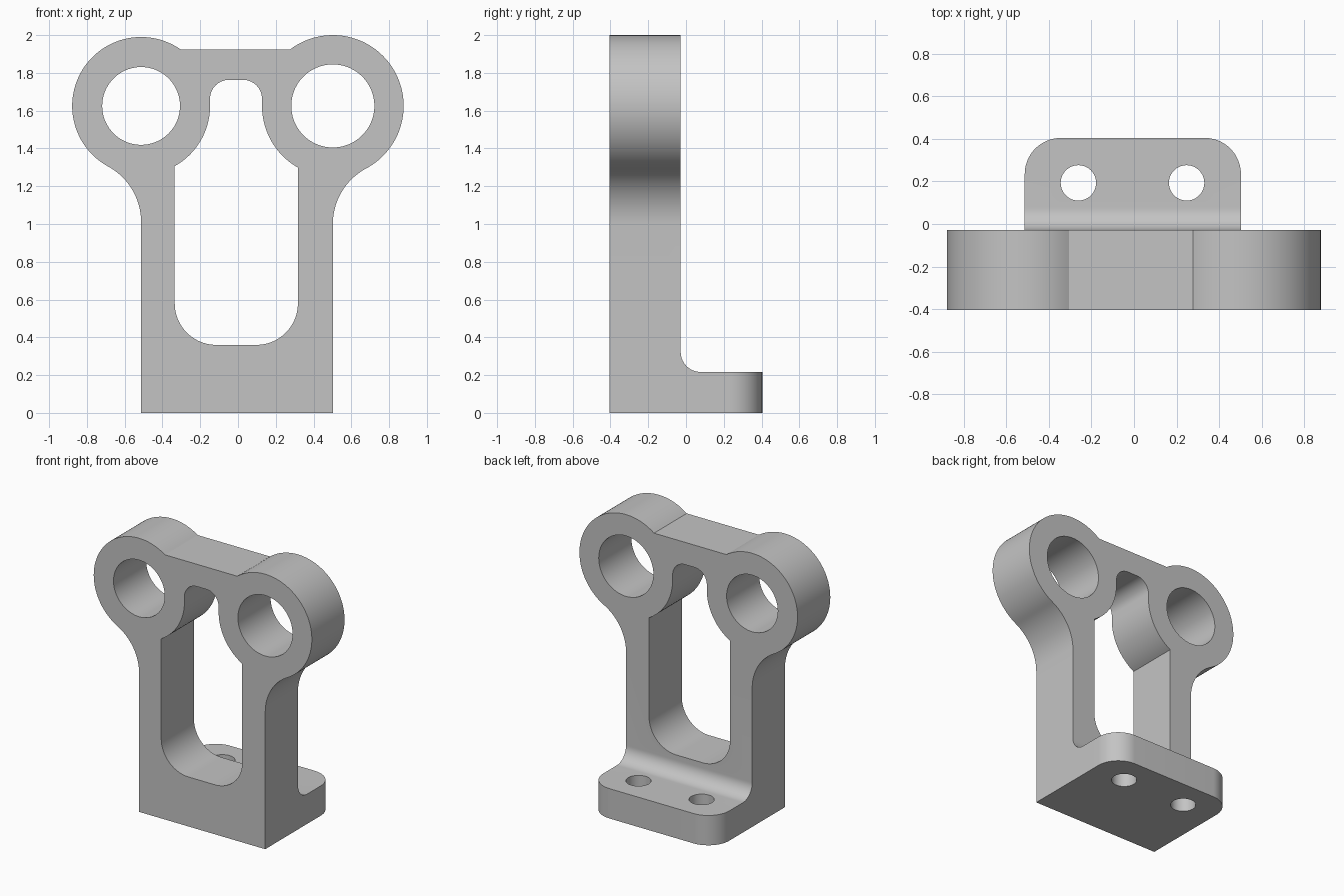
import bpy
import bmesh
from math import acos, asin, atan2, cos, degrees, radians, sin, sqrt

cube = bpy.data.objects.get("Cube")
if cube:
    bpy.data.objects.remove(cube, do_unlink=True)

FRONT, PLATE_BACK, BACK = -0.404, -0.028, 0.404
LEFT_X, RIGHT_X = 0.513, 0.502      # distances of the two posts from the centre
LEFT_R, RIGHT_R = 0.365, 0.375      # outer radii of the two rings
RING_Z, BAR_Z = 1.625, 1.925

metal = bpy.data.materials.new("grey metal")
metal.use_nodes = True
grey = (0.55, 0.55, 0.55, 1)
metal.diffuse_color = grey
metal.node_tree.nodes["Principled BSDF"].inputs["Base Color"].default_value = grey


def arc(cx, cy, r, start, end, steps=24):
    """Points on an arc, angles in degrees."""
    angles = [radians(start + (end - start) * i / steps) for i in range(steps + 1)]
    return [(cx + r * cos(a), cy + r * sin(a)) for a in angles]


def circle(cx, cy, r):
    return arc(cx, cy, r, 0, 360, 72)[:-1]


def prism(name, loop, axis, low, high):
    """Extrude a closed loop along one axis."""
    place = {"x": lambda u, v, d: (d, u, v),
             "y": lambda u, v, d: (u, d, v),
             "z": lambda u, v, d: (u, v, d)}[axis]
    bm = bmesh.new()
    rings = [[bm.verts.new(place(u, v, d)) for u, v in loop] for d in (low, high)]
    for ring in rings:
        bm.faces.new(ring)
    count = len(loop)
    for i in range(count):
        j = (i + 1) % count
        bm.faces.new((rings[0][i], rings[0][j], rings[1][j], rings[1][i]))
    bmesh.ops.recalc_face_normals(bm, faces=bm.faces)
    mesh = bpy.data.meshes.new(name)
    bm.to_mesh(mesh)
    bm.free()
    mesh.materials.append(metal)
    obj = bpy.data.objects.new(name, mesh)
    bpy.context.collection.objects.link(obj)
    return obj


def combine(target, tool, operation):
    """Apply a boolean and discard the tool object."""
    mod = target.modifiers.new(operation.lower(), "BOOLEAN")
    mod.operation, mod.solver, mod.object = operation, "EXACT", tool
    bpy.context.view_layer.objects.active = target
    bpy.ops.object.modifier_apply(modifier=mod.name)
    bpy.data.objects.remove(tool, do_unlink=True)


def mirrored(right, left):
    """Close a loop from a right half and a flipped left half."""
    return right + [(-x, z) for x, z in reversed(left)]


def outer_half(x, r, fillet=0.335):
    """Post edge, fillet, then ring up to the top bar."""
    drop = sqrt((r + fillet) ** 2 - fillet ** 2)
    tilt = degrees(atan2(drop, fillet))
    end = 180 - degrees(asin((BAR_Z - RING_Z) / r))
    return ([(x, 0)]
            + arc(x + fillet, RING_Z - drop, fillet, 180, 180 - tilt)
            + arc(x, RING_Z, r, -tilt, end, 64)[1:])


def window_half(wall, x, r):
    """Rounded bottom corner, wall, ring lobe, rounded top corner."""
    lobe = 360 - degrees(acos((wall - x) / r))
    return (arc(wall - 0.22, 0.58, 0.22, -90, 0)
            + arc(x, RING_Z, r, lobe, 180)
            + arc(x - r - 0.1, 1.663, 0.1, 0, 90))


# Upright plate with two rings
bracket = prism("bracket", mirrored(outer_half(RIGHT_X, RIGHT_R),
                                    outer_half(LEFT_X, LEFT_R)),
                "y", FRONT, PLATE_BACK)

# Central window and ring bores
window = mirrored(window_half(0.317, RIGHT_X, RIGHT_R),
                  window_half(0.335, LEFT_X, LEFT_R))
for loop in (window, circle(RIGHT_X, RING_Z, 0.22), circle(-LEFT_X, RING_Z, 0.206)):
    combine(bracket, prism("cutter", loop, "y", -1, 1), "DIFFERENCE")

# Foot with a fillet into the plate and rounded back corners
FOOT_Z, BEND = 0.217, 0.105
side = ([(-0.2, 0), (BACK, 0), (BACK, FOOT_Z)]
        + arc(PLATE_BACK + BEND, FOOT_Z + BEND, BEND, 270, 180, 16)
        + [(-0.2, FOOT_Z + BEND)])
foot = prism("foot", side, "x", -LEFT_X, RIGHT_X)
bm = bmesh.new()
bm.from_mesh(foot.data)
corners = [e for e in bm.edges
           if all(v.co.y > BACK - 0.001 for v in e.verts)
           and abs(e.verts[0].co.z - e.verts[1].co.z) > 0.1]
bmesh.ops.bevel(bm, geom=corners, offset=0.17, segments=20, profile=0.5,
                affect="EDGES")
bm.to_mesh(foot.data)
bm.free()

# Bolt holes
for x in (-0.261, 0.247):
    combine(foot, prism("cutter", circle(x, 0.193, 0.083), "z", -1, 1), "DIFFERENCE")
combine(bracket, foot, "UNION")

# Smooth curved walls, keep crisp rims
bpy.ops.object.select_all(action="DESELECT")
bracket.select_set(True)
bpy.context.view_layer.objects.active = bracket
bpy.ops.object.shade_smooth_by_angle(angle=radians(25))
